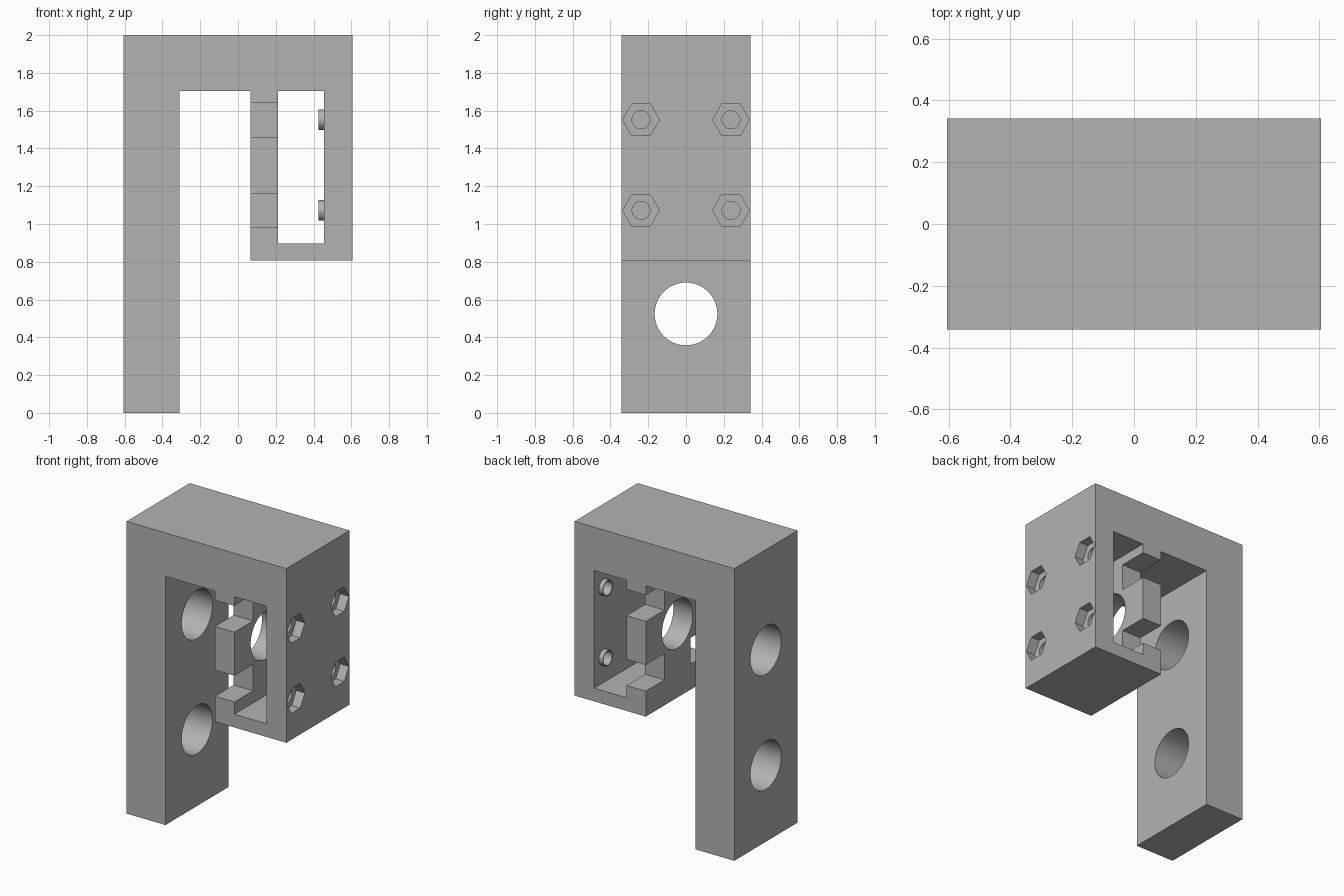
import bpy, bmesh, math
from mathutils import Matrix

if "Cube" in bpy.data.objects:
    bpy.data.objects.remove(bpy.data.objects["Cube"], do_unlink=True)

HALF_DEPTH = 0.342
HOLE_Z = (0.524, 1.312)                                        # large bores
BOLTS = [(y, z) for y in (-0.238, 0.238) for z in (1.072, 1.552)]

grey = bpy.data.materials.new("neutral grey")
grey.use_nodes = True
colour = (0.45, 0.45, 0.45, 1)
grey.diffuse_color = colour
grey.node_tree.nodes["Principled BSDF"].inputs["Base Color"].default_value = colour


def make_object(name, bm):
    bmesh.ops.recalc_face_normals(bm, faces=bm.faces[:])
    mesh = bpy.data.meshes.new(name)
    bm.to_mesh(mesh)
    bm.free()
    mesh.materials.append(grey)
    obj = bpy.data.objects.new(name, mesh)
    bpy.context.collection.objects.link(obj)
    return obj


def extrude_profile(name, points):
    """Front outline swept through the full depth."""
    bm = bmesh.new()
    face = bm.faces.new([bm.verts.new((x, -HALF_DEPTH, z)) for x, z in points])
    swept = bmesh.ops.extrude_face_region(bm, geom=[face])["geom"]
    verts = [v for v in swept if isinstance(v, bmesh.types.BMVert)]
    bmesh.ops.translate(bm, verts=verts, vec=(0, 2 * HALF_DEPTH, 0))
    return make_object(name, bm)


def box(name, low, high):
    bm = bmesh.new()
    bmesh.ops.create_cube(bm, size=1)
    for v in bm.verts:
        v.co = [l if c < 0 else h for c, l, h in zip(v.co, low, high)]
    return make_object(name, bm)


def rod(name, x0, x1, y, z, radius, sides=48):
    """Prism along x; its first corner points along y."""
    bm = bmesh.new()
    bmesh.ops.create_cone(bm, cap_ends=True, segments=sides, radius1=radius,
                          radius2=radius, depth=x1 - x0)
    bmesh.ops.rotate(bm, verts=bm.verts[:], matrix=Matrix.Rotation(math.pi / 2, 3, "Y"))
    bmesh.ops.translate(bm, verts=bm.verts[:], vec=((x0 + x1) / 2, y, z))
    # Turn hexagons so that two corners lie level
    if max(v.co.z for v in bm.verts) - z > radius * 0.99 and sides == 6:
        bmesh.ops.rotate(bm, verts=bm.verts[:], cent=((x0 + x1) / 2, y, z),
                         matrix=Matrix.Rotation(math.pi / 6, 3, "X"))
    return make_object(name, bm)


def combine(target, tool, operation):
    mod = target.modifiers.new(operation.title(), "BOOLEAN")
    mod.operation, mod.solver, mod.object = operation, "EXACT", tool
    tool.hide_render = True
    bpy.context.view_layer.objects.active = target
    bpy.ops.object.modifier_apply(modifier=mod.name)
    bpy.data.objects.remove(tool, do_unlink=True)


# Hooked bracket: long leg, top bar and short box arm
bracket = extrude_profile("bracket", [
    (-0.605, 0), (-0.31, 0), (-0.31, 1.703), (0.065, 1.703),
    (0.065, 0.808), (0.605, 0.808), (0.605, 2), (-0.605, 2)])

# Window through the box arm
combine(bracket, box("window_cutter", (0.212, -1, 0.898), (0.456, 1, 1.703)), "DIFFERENCE")

# Small round bosses inside the outer wall
for y, z in BOLTS:
    combine(bracket, rod("boss", 0.425, 0.5, y, z, 0.054), "UNION")

# Side notches in the inner plate
for side in (-1, 1):
    for z0, z1 in ((0.982, 1.162), (1.46, 1.64)):
        y0, y1 = sorted((side * 0.14, side * 0.5))
        combine(bracket, box("notch_cutter", (0, y0, z0), (0.3, y1, z1)), "DIFFERENCE")

# Large bores: two in the leg, the upper one also through the inner plate
for z, end in zip(HOLE_Z, (-0.2, 0.33)):
    combine(bracket, rod("bore_cutter", -0.8, end, 0, z, 0.166, 64), "DIFFERENCE")

# Bolt holes with hexagonal nut pockets
for y, z in BOLTS:
    combine(bracket, rod("bolt_cutter", 0.35, 0.7, y, z, 0.0475), "DIFFERENCE")
    combine(bracket, rod("nut_cutter", 0.54, 0.7, y, z, 0.097, 6), "DIFFERENCE")

bpy.ops.object.select_all(action="DESELECT")
bracket.select_set(True)
bpy.context.view_layer.objects.active = bracket
bpy.ops.object.shade_smooth_by_angle(angle=math.radians(30))
